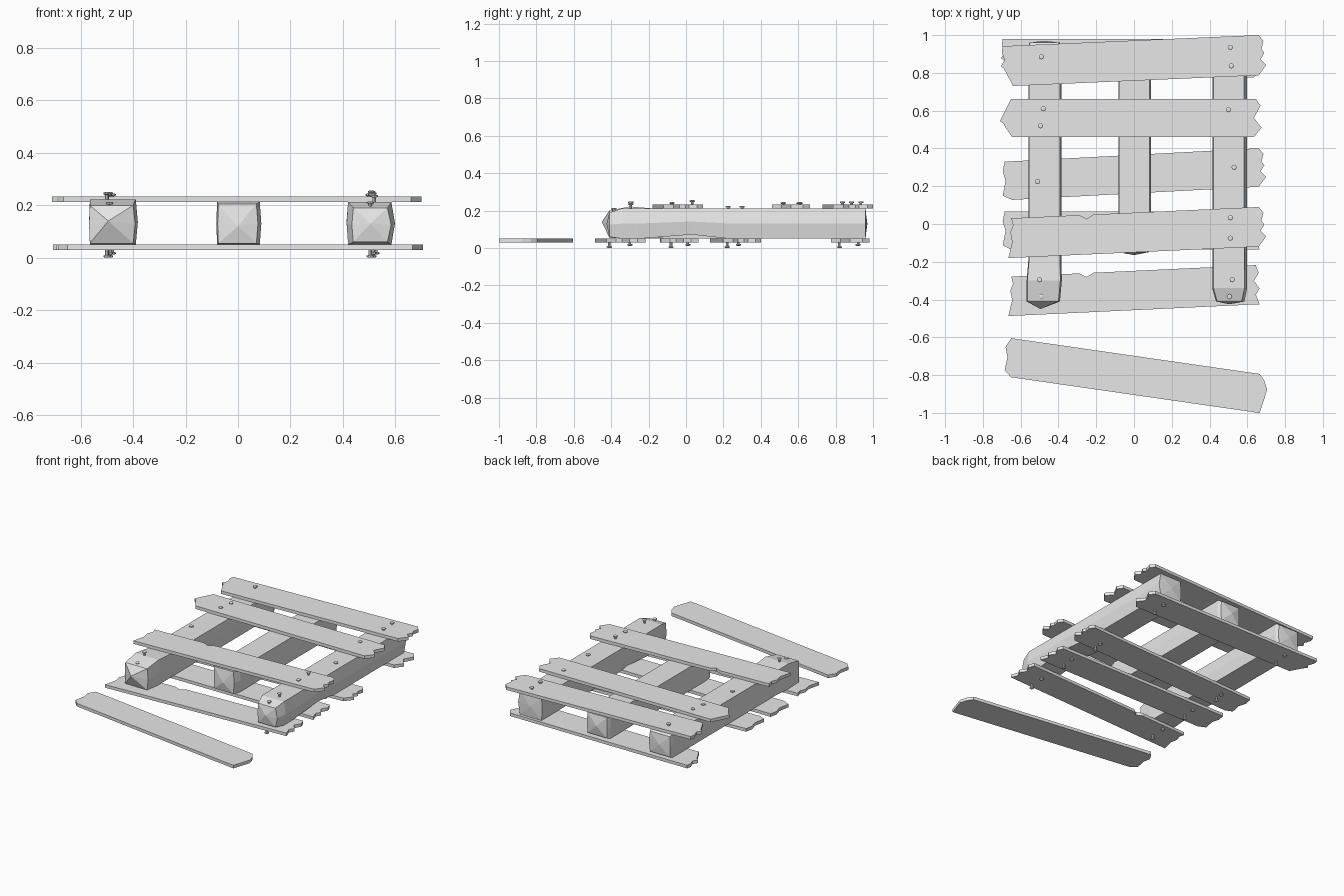
import bpy, bmesh, math

old = bpy.data.objects.get("Cube")
if old:
    bpy.data.objects.remove(old)

wood = bpy.data.materials.new("plain_grey")
wood.use_nodes = True
GREY = (0.8, 0.8, 0.8, 1)
wood.diffuse_color = GREY
wood.node_tree.nodes["Principled BSDF"].inputs["Base Color"].default_value = GREY


def finish(name, bm):
    bmesh.ops.recalc_face_normals(bm, faces=bm.faces)
    mesh = bpy.data.meshes.new(name)
    bm.to_mesh(mesh)
    bm.free()
    mesh.materials.append(wood)
    obj = bpy.data.objects.new(name, mesh)
    bpy.context.collection.objects.link(obj)
    return obj


# Splintered end outlines: (x, fraction of board width), front edge to back edge
LEFT = {
    "point": [(-.64, 0), (-.69, .45), (-.705, .5), (-.685, .65), (-.7, .85), (-.695, 1)],
    "wedge": [(-.645, 0), (-.68, .25), (-.69, .35), (-.71, .42), (-.65, 1)],
    "ragged": [(-.665, 0), (-.645, .4), (-.655, .65), (-.64, .82), (-.65, 1)],
    "step": [(-.645, 0), (-.695, .12), (-.68, .5), (-.695, .75), (-.685, 1)],
    "loose": [(-.65, 0), (-.685, .15), (-.67, .5), (-.68, .75), (-.65, 1)],
}
RIGHT = {
    "point": [(.66, 0), (.7, .25), (.67, .4), (.69, .55), (.675, .65), (.685, .85), (.66, 1)],
    "wedge": [(.635, 0), (.675, .25), (.635, .5), (.67, .82), (.645, 1)],
    "ragged": [(.665, 0), (.645, .25), (.665, .4), (.635, .6), (.66, .8), (.645, 1)],
    "loose": [(.665, 0), (.705, .62), (.69, .85), (.665, 1)],
}


def board(name, z, y_left, y_right, width, left, right, notch=None):
    """Flat board whose front edge runs from y_left to y_right."""
    outline = RIGHT[right] + ([(notch + .035, 1), (notch, .9), (notch - .04, 1)] if notch else [])
    outline += LEFT[left][::-1]
    bm = bmesh.new()
    verts = []
    for x, t in outline:
        y = y_left + (y_right - y_left) * (x + .66) / 1.32 + width * t
        verts.append(bm.verts.new((x, min(y, 1), z)))
    face = bm.faces.new(verts)
    top = bmesh.ops.extrude_face_region(bm, geom=[face])["geom"]
    bmesh.ops.translate(bm, vec=(0, 0, .021),
                        verts=[v for v in top if isinstance(v, bmesh.types.BMVert)])
    finish(name, bm)


TOP, LOW = .212, .03
board("top_board_back", TOP, .73, .787, .213, "point", "point")
board("top_board_middle", TOP, .46, .46, .203, "wedge", "wedge")
board("top_board_front", TOP, -.18, -.12, .21, "ragged", "point", -.25)
board("lower_board_back", LOW, .775, .775, .205, "point", "wedge")
board("lower_board_middle", LOW, .127, .197, .204, "step", "point")
board("lower_board_inner", LOW, -.138, -.135, .203, "step", "ragged")
board("lower_board_front", LOW, -.487, -.425, .208, "ragged", "ragged", -.25)
board("loose_board", LOW, -.81, -1, .207, "loose", "loose")


def joist(name, stations, front_tip, back_tip, bulge):
    """Worn beam lofted through (y, x0, x1, z0, z1) sections with peaked ends."""
    bm = bmesh.new()
    rings = []
    for y, x0, x1, z0, z1 in stations:
        zm, xm = (z0 + z1) / 2, (x0 + x1) / 2
        section = [(x0, z0), (xm, z0), (x1, z0), (x1 + bulge, zm),
                   (x1, z1), (xm, z1), (x0, z1), (x0 - bulge * .4, zm)]
        rings.append([bm.verts.new((x, y, z)) for x, z in section])
    for a, b in zip(rings, rings[1:]):
        for i in range(8):
            j = (i + 1) % 8
            bm.faces.new((a[i], a[j], b[j], b[i]))
    for ring, tip in ((rings[0], front_tip), (rings[-1], back_tip)):
        centre = bm.verts.new(tip)
        for i in range(8):
            bm.faces.new((ring[i], ring[(i + 1) % 8], centre))
    finish(name, bm)


joist("left_side_joist", [
    (-.41, -.565, -.4, .055, .2), (-.3, -.565, -.39, .05, .222), (-.18, -.555, -.392, .05, .212),
    (.94, -.555, -.392, .05, .212), (.96, -.55, -.4, .06, .2)],
    (-.495, -.45, .14), (-.475, .97, .13), .008)
joist("centre_joist", [
    (-.15, -.075, .07, .055, .205), (-.1, -.08, .083, .05, .212),
    (.93, -.08, .083, .05, .212), (.955, -.07, .075, .06, .2)],
    (0, -.165, .12), (0, .97, .13), .006)
joist("right_side_joist", [
    (-.41, .44, .57, .06, .19), (-.34, .42, .585, .05, .212), (-.25, .42, .585, .05, .212),
    (.03, .42, .583, .072, .212), (.23, .42, .583, .05, .212),
    (.94, .42, .583, .05, .212), (.96, .42, .583, .05, .21)],
    (.505, -.425, .13), (.5, .968, .13), .014)


# Nails: domed head on a short shank, pointing up or down
def nail(name, x, y, tip, up):
    bm = bmesh.new()
    profile = [(.007, -.03), (.007, -.01), (.014, -.008), (.014, -.003), (.008, 0)]
    rings = []
    for r, h in profile:
        rings.append([bm.verts.new((x + r * math.cos(k * math.pi / 4),
                                    y + r * math.sin(k * math.pi / 4), tip + h * up))
                      for k in range(8)])
    for a, b in zip(rings, rings[1:]):
        for i in range(8):
            j = (i + 1) % 8
            bm.faces.new((a[i], a[j], b[j], b[i]))
    bm.faces.new(rings[0])
    bm.faces.new(rings[-1])
    finish(name, bm)


top_nails = [(-.49, .885, .25), (.51, .935, .25), (.515, .837, .25), (-.48, .61, .245),
             (-.495, .52, .245), (.5, .605, .245), (-.51, .225, .226), (.53, .3, .226),
             (.51, .033, .256), (.51, -.075, .246), (-.5, -.295, .25), (.52, -.295, .24),
             (.505, -.385, .215), (-.49, -.385, .213)]
for n, (x, y, z) in enumerate(top_nails):
    nail(f"top_nail_{n + 1}", x, y, z, 1)

low_nails = [(.82, .92), (.22, .28), (-.08, .01), (-.41, -.3)]
for n, pair in enumerate(low_nails):
    for side, x in (("left", -.49), ("right", .515)):
        for k, y in enumerate(pair):
            nail(f"lower_nail_{side}_{n + 1}_{k + 1}", x + .01 * (k - n % 2), y, .012 * k, -1)
